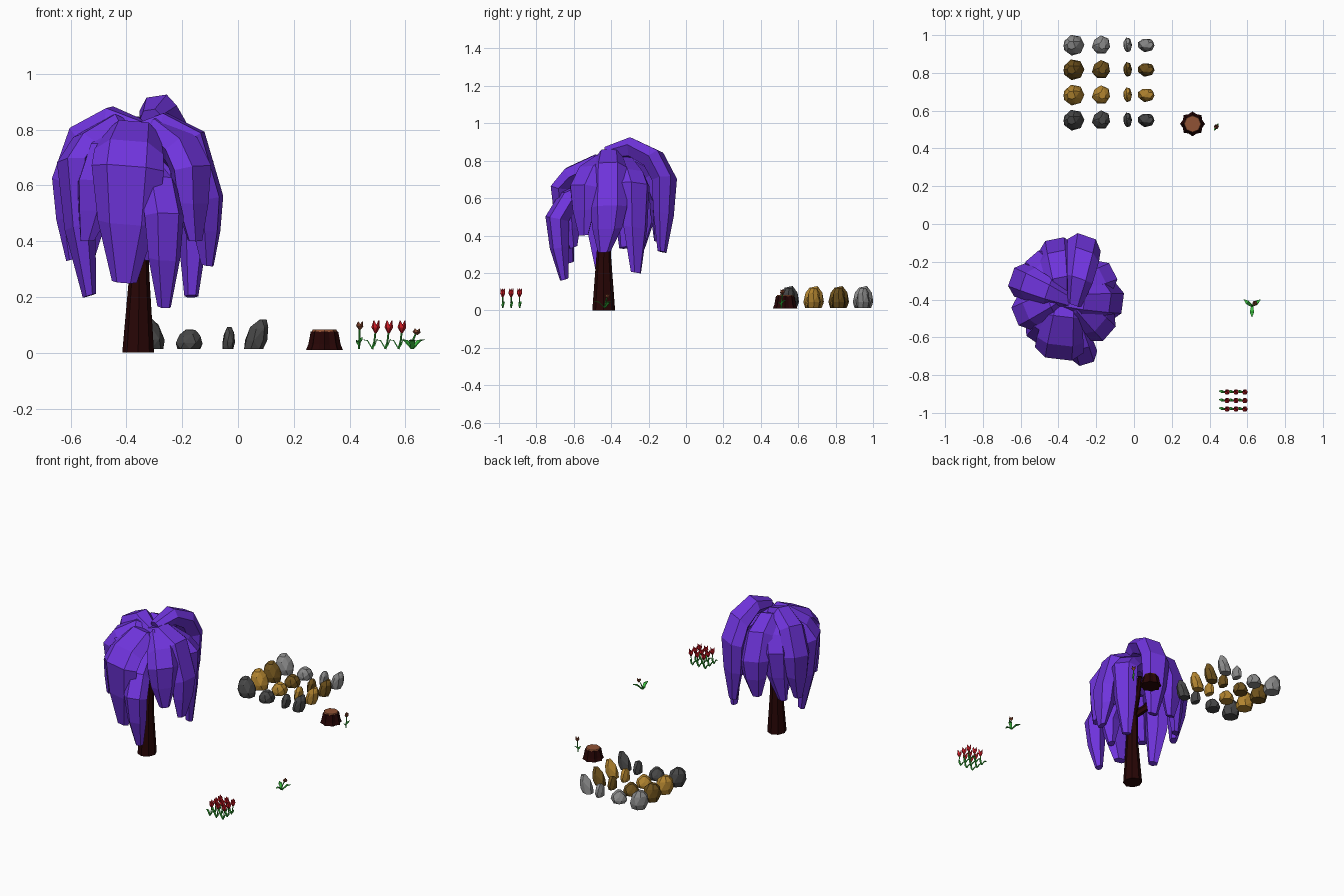
import bpy, bmesh, random
from math import sin, cos, pi
from mathutils import Vector as V

if "Cube" in bpy.data.objects:
    bpy.data.objects.remove(bpy.data.objects["Cube"])


def material(name, r, g, b):
    m = bpy.data.materials.new(name)
    m.use_nodes = True
    m.diffuse_color = (r, g, b, 1)
    m.node_tree.nodes["Principled BSDF"].inputs["Base Color"].default_value = (r, g, b, 1)
    return m


PURPLE = material("purple foliage", .16, .034, .72)
BARK = material("dark bark", .02, .0015, .0015)
WOOD = material("cut wood", .28, .085, .035)
LIGHT = material("light grey stone", .26, .26, .26)
BROWN = material("brown stone", .16, .085, .012)
GOLD = material("gold stone", .46, .24, .03)
DARK = material("dark grey stone", .065, .065, .065)
GREEN = material("leaf green", .045, .52, .05)
RED = material("petal red", .65, .012, .02)
BUD = material("brown bud", .24, .065, .03)


def ngon(n):
    return [(cos(2 * pi * i / n), sin(2 * pi * i / n)) for i in range(n)]


STRIP = [(-1, -1), (1, -1), (1, 1), (-1, 1)]


def sweep(bm, stations, section, side):
    """Loft a section along stations of (point, width, thickness)."""
    side = V(side).normalized()
    pts = [V(s[0]) for s in stations]
    rings = []
    for i, (p, w, t) in enumerate(stations):
        tangent = pts[min(i + 1, len(pts) - 1)] - pts[max(i - 1, 0)]
        inward = side.cross(tangent).normalized()
        rings.append([bm.verts.new(pts[i] + side * u * w + inward * v * t)
                      for u, v in section])
    n = len(section)
    for a, b in zip(rings, rings[1:]):
        for k in range(n):
            bm.faces.new((a[k], a[(k + 1) % n], b[(k + 1) % n], b[k]))
    bm.faces.new(rings[0])
    bm.faces.new(rings[-1])


def finish(bm, name, mat):
    bmesh.ops.recalc_face_normals(bm, faces=bm.faces)
    mesh = bpy.data.meshes.new(name)
    bm.to_mesh(mesh)
    bm.free()
    mesh.materials.append(mat)
    bpy.context.collection.objects.link(bpy.data.objects.new(name, mesh))


# Tree trunk with branches
crown = V((-.36, -.38, 0))
bm = bmesh.new()
sweep(bm, [((-.358, -.44, 0), .057, .061), ((-.354, -.44, .28), .036, .04),
           ((-.352, -.43, .5), .03, .032), ((-.35, -.41, .7), .02, .02)], ngon(8), (1, 0, 0))
for x, y in ((-.2, -.4), (-.35, -.58), (-.5, -.47), (-.48, -.25), (-.25, -.24)):
    start, end = V((-.352, -.43, .47)), V((x, y, .59))
    d = end - start
    sweep(bm, [(start, .026, .026), (start + d * .6, .02, .02), (end + V((0, 0, .04)), .012, .012)],
          ngon(6), (-d.y, d.x, 0))
finish(bm, "tree_trunk", BARK)

# Drooping fronds: outer x, y, tip x, y, z, top height, shoulder drop, width, bend
FROND = [(-.5, .45), (-.27, 0), (.27, 0), (.5, .45), (.24, 1), (-.24, 1)]
fronds = [
    (-.40, -.715, -.41, -.64, .25, .83, .16, .25, 0),
    (-.32, -.67, -.32, -.62, .33, .70, .18, .13, 0),
    (-.25, -.74, -.26, -.67, .16, .70, .20, .14, 0),
    (-.13, -.58, -.14, -.56, .40, .84, .17, .18, .02),
    (-.06, -.42, -.09, -.44, .31, .86, .30, .19, -.03),
    (-.11, -.25, -.15, -.26, .20, .82, .14, .17, .03),
    (-.25, -.065, -.25, -.11, .31, .92, .21, .18, -.05),
    (-.42, -.08, -.42, -.13, .36, .85, .24, .18, .02),
    (-.54, -.17, -.55, -.23, .33, .83, .17, .16, -.02),
    (-.65, -.28, -.61, -.32, .33, .88, .25, .18, .02),
    (-.63, -.49, -.55, -.46, .20, .85, .16, .18, -.02),
    (-.53, -.62, -.55, -.58, .40, .82, .20, .17, .02),
]
random.seed(3)
for i, (ox, oy, tx, ty, tz, top, drop, w, bend) in enumerate(fronds):
    out, tip = V((ox, oy, 0)), V((tx, ty, 0))
    d = out - crown
    across = V((-d.y, d.x, 0)).normalized()

    def at(f, z):
        return crown + d * f + across * bend * (1 - f) + V((0, 0, z))

    low = out.lerp(tip, .3) + V((0, 0, (top - drop) * .5 + tz * .5))
    roll = V((0, 0, random.uniform(-.15, .15)))
    bm = bmesh.new()
    sweep(bm, [(at(-.1, top - .05), w * .45, .06), (at(.33, top), w * .8, .10),
               (at(.78, top - .07), w, .11), (at(1, top - drop), w * 1.05, .11),
               (low, w * .85, .09), (tip + V((0, 0, tz)), w * .36, .04)],
          FROND, across + roll)
    finish(bm, f"foliage_frond_{i + 1}", PURPLE)

# Rocks: x, half width, half depth, height, sideways lean of the top
rocks = [(-.322, .058, .054, .117, -.008), (-.172, .05, .05, .071, .004),
         (-.033, .023, .04, .08, .003), (.07, .042, .037, .107, .016)]
for mat, tone, y in ((LIGHT, "light", .947), (BROWN, "brown", .817),
                     (GOLD, "gold", .683), (DARK, "dark", .55)):
    random.seed(4)
    for i, (x, hw, hd, h, lean) in enumerate(rocks):
        bm = bmesh.new()
        for f, s in ((0, .88), (.3, 1), (.7, .84), (1, .42)):
            turn = random.random()
            for k in range(7):
                a = 2 * pi * k / 7 + turn
                r = s * random.uniform(.94, 1.06)
                z = .013 + h * min(1, f * random.uniform(.88, 1.08))
                bm.verts.new((x + lean * (2 * f - 1) + hw * r * cos(a) * .97,
                              y + hd * r * sin(a), z))
        hull = bmesh.ops.convex_hull(bm, input=bm.verts)
        inside = [v for v in hull["geom_interior"] if isinstance(v, bmesh.types.BMVert)]
        bmesh.ops.delete(bm, geom=inside, context="VERTS")
        bmesh.ops.dissolve_limit(bm, angle_limit=.2, verts=bm.verts, edges=bm.edges)
        finish(bm, f"{tone}_rock_{i + 1}", mat)

# Stump with flared roots and a cut top
STAR = [(u * s, v * s) for (u, v), s in zip(ngon(16), (1, .84) * 8)]
bm = bmesh.new()
sweep(bm, [((.31, .53, z), r, r) for z, r in ((.01, .066), (.03, .058), (.077, .049))],
      STAR, (1, 0, 0))
finish(bm, "stump_bark", BARK)
bm = bmesh.new()
sweep(bm, [((.31, .53, .074), .046, .046), ((.31, .53, .083), .043, .043)], ngon(8), (1, 0, 0))
finish(bm, "stump_top", WOOD)


def blade(bm, base, end, rise, w, side):
    """Flat arched leaf between two points."""
    base, end = V(base), V(end)
    mid = base.lerp(end, .55) + V((0, 0, rise))
    sweep(bm, [(base, w * .5, .002), (mid, w, .002), (end, w * .15, .001)], STRIP, side)


def bud(name, mat, base, r, h):
    """Three pointed petals around a common base."""
    bm = bmesh.new()
    b = V(base)
    for k in range(3):
        a = 2 * pi * k / 3
        o = V((cos(a), sin(a), 0)) * r
        sweep(bm, [(b, r * .35, r * .3), (b + o * .5 + V((0, 0, h * .45)), r * .85, r * .55),
                   (b + o * .8 + V((0, 0, h)), r * .1, r * .1)], ngon(4), (-o.y, o.x, 0))
    finish(bm, name, mat)


# Tulip bed in three rows of three
for row in range(3):
    for col in range(3):
        x, y = .493 + .047 * col, -.98 + .045 * row
        bm = bmesh.new()
        sweep(bm, [((x - .012, y, .013), .004, .004), ((x - .004, y, .04), .0035, .0035),
                   ((x, y, .078), .0035, .0035)], ngon(4), (0, 1, 0))
        blade(bm, (x - .012, y, .015), (x - .043, y + .006, .046), .012, .008, (0, 1, 0))
        blade(bm, (x - .012, y, .015), (x + .006, y, .05), -.006, .006, (0, 1, 0))
        finish(bm, f"tulip_stem_{row}_{col}", GREEN)
        bud(f"tulip_petals_{row}_{col}", RED, (x, y, .072), .015, .044)

# Single flower beside the stump
bm = bmesh.new()
sweep(bm, [((.434, .51, .013), .004, .004), ((.436, .515, .09), .0035, .0035)], ngon(4), (1, 0, 0))
blade(bm, (.435, .511, .035), (.446, .532, .055), .004, .006, (1, -.5, 0))
blade(bm, (.435, .511, .025), (.424, .495, .045), .004, .006, (1, -.5, 0))
finish(bm, "single_flower_stem", GREEN)
bud("single_flower_bud", BUD, (.436, .515, .084), .013, .028)

# Small plant with three spreading leaves and a bent stalk
root = V((.625, -.435, .014))
bm = bmesh.new()
for x, y in ((.582, -.4), (.669, -.4), (.624, -.492)):
    d = V((x, y, root.z)) - root
    across = (-d.y, d.x, 0)
    blade(bm, root, root + d + V((0, 0, .033)), .012, .011, across)
sweep(bm, [(root, .004, .004), ((.627, -.43, .045), .0035, .0035),
           ((.64, -.42, .074), .0035, .0035)], ngon(4), (0, 1, 0))
finish(bm, "small_plant_leaves", GREEN)
bud("small_plant_bud", BUD, (.64, -.42, .066), .014, .02)
